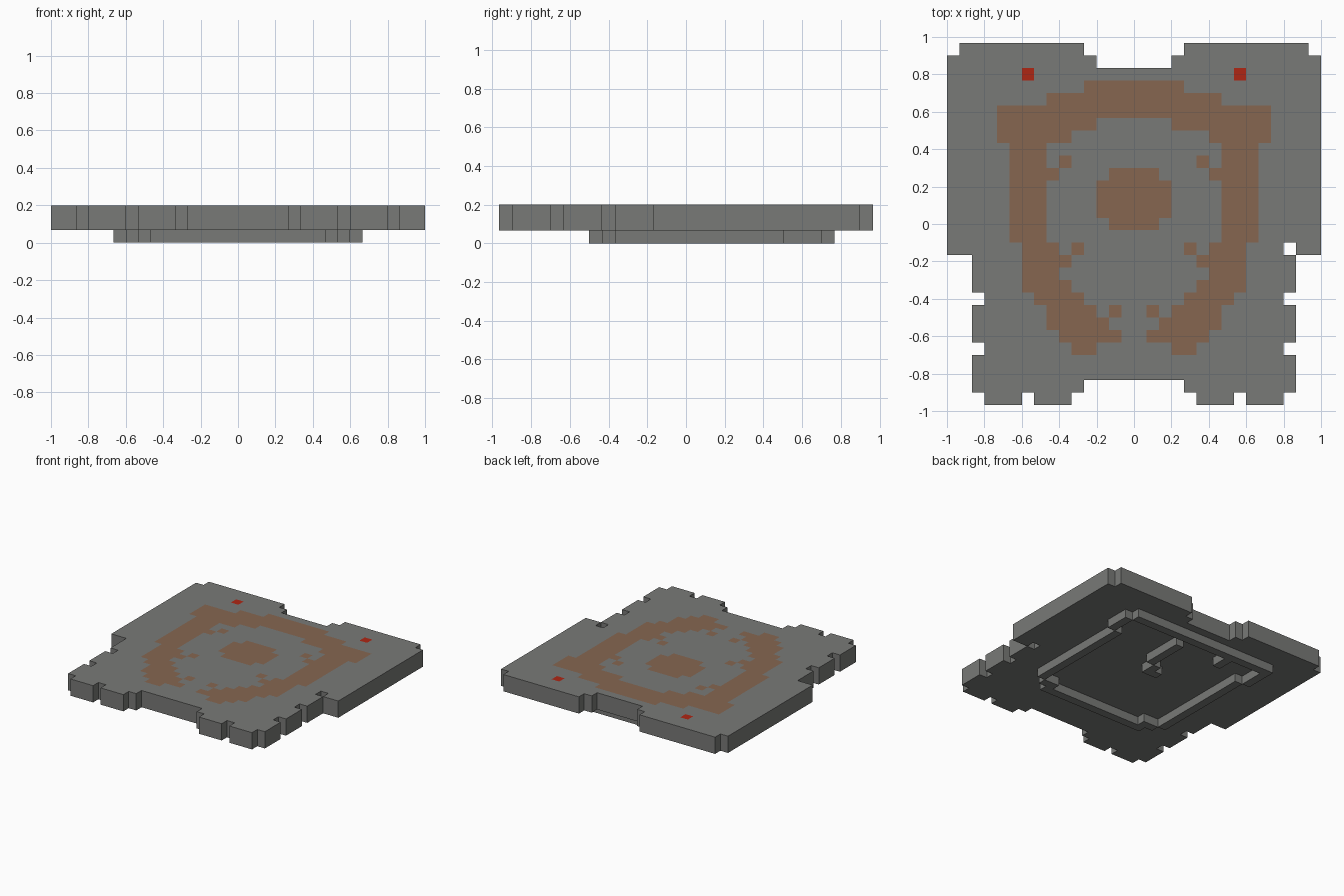
import bpy
import bmesh

CELL = 2 / 30          # everything sits on a square cell grid
HALF_ROWS = 14.5       # half the depth of the base, in cells

if "Cube" in bpy.data.objects:
    bpy.data.objects.remove(bpy.data.objects["Cube"])


def make_material(name, color):
    mat = bpy.data.materials.new(name)
    mat.use_nodes = True
    mat.diffuse_color = (*color, 1)
    node = next(n for n in mat.node_tree.nodes if n.type == 'BSDF_PRINCIPLED')
    node.inputs["Base Color"].default_value = (*color, 1)
    node.inputs["Roughness"].default_value = 0.9
    return mat


stone = make_material("stone grey", (0.19, 0.193, 0.185))
rust = make_material("rust brown", (0.24, 0.134, 0.081))
red = make_material("signal red", (0.43, 0.019, 0.007))


def mirrored_rows(first_row, bands):
    """Cells of a left-right symmetric pattern: (row count, spans from centre)."""
    cells, row = set(), first_row
    for count, *spans in bands:
        for r in range(row, row + count):
            for start, end in spans:
                for col in range(start, end):
                    cells |= {(col, r), (-col - 1, r)}
        row += count
    return cells


def block(col, row, width, depth):
    return {(c, r) for c in range(col, col + width) for r in range(row, row + depth)}


def build_cells(name, cells, bottom, top, materials, top_material=lambda cell: 0):
    """Closed flat solid from a set of grid cells."""
    bm = bmesh.new()
    corners = ((0, 0), (1, 0), (1, 1), (0, 1))
    neighbours = ((0, -1), (1, 0), (0, 1), (-1, 0))
    cache = {}

    def vert(col, row, z):
        key = (col, row, z)
        if key not in cache:
            cache[key] = bm.verts.new((col * CELL, (row - HALF_ROWS) * CELL, z * CELL))
        return cache[key]

    for col, row in sorted(cells):
        low = [vert(col + x, row + y, bottom) for x, y in corners]
        high = [vert(col + x, row + y, top) for x, y in corners]
        bm.faces.new(high).material_index = top_material((col, row))
        bm.faces.new(low[::-1])
        for i, (dx, dy) in enumerate(neighbours):
            if (col + dx, row + dy) not in cells:
                j = (i + 1) % len(corners)
                bm.faces.new((low[i], low[j], high[j], high[i]))

    mesh = bpy.data.meshes.new(name)
    bm.to_mesh(mesh)
    bm.free()
    for mat in materials:
        mesh.materials.append(mat)
    obj = bpy.data.objects.new(name, mesh)
    bpy.context.collection.objects.link(obj)
    return obj


# Base slab outline, front to back, with one missing cell on the left side
slab = mirrored_rows(0, [
    (1, (5, 8), (9, 12)), (1, (4, 13)), (2, (0, 13)), (1, (0, 12)),
    (3, (0, 13)), (1, (0, 12)), (3, (0, 13)), (15, (0, 15)),
    (1, (3, 15)), (1, (4, 14)),
])
slab.discard((12, 12))

# Rusty ring, centre spot and specks on the top
rust_cells = mirrored_rows(4, [
    (1, (3, 5)), (1, (1, 6)), (1, (2, 7)), (1, (1, 2), (3, 7)),
    (1, (4, 8)), (1, (5, 9)), (1, (6, 9)), (1, (5, 9)),
    (1, (4, 5), (6, 9)), (1, (7, 10)), (1, (0, 2), (7, 10)),
    (3, (0, 3), (7, 10)), (1, (0, 2), (6, 10)), (1, (5, 6), (7, 10)),
    (1, (7, 10)), (1, (6, 11)), (1, (3, 11)), (1, (0, 11)),
    (1, (0, 7)), (1, (0, 4)),
])
rust_cells.add((-6, 21))

# Two red lamps near the back corners
lamp_cells = mirrored_rows(26, [(1, (8, 9))])


def slab_colour(cell):
    if cell in lamp_cells:
        return 2
    return 1 if cell in rust_cells else 0


build_cells("base_slab", slab, 1, 3, (stone, rust, red), slab_colour)

# Thin raised frame on the underside
frame = mirrored_rows(7, [
    (1, (0, 7)), (1, (6, 8)), (13, (8, 9)), (3, (9, 10)), (1, (0, 9)),
])
frame.add((-10, 25))
build_cells("underside_frame", frame, 0, 1, (stone,))

# Small crooked ridges inside the frame
ridges = block(1, 19, 1, 5) | block(0, 17, 1, 2) | block(-1, 17, 1, 1) | block(-5, 23, 1, 2)
build_cells("underside_ridges", ridges, 0, 1, (stone,))
